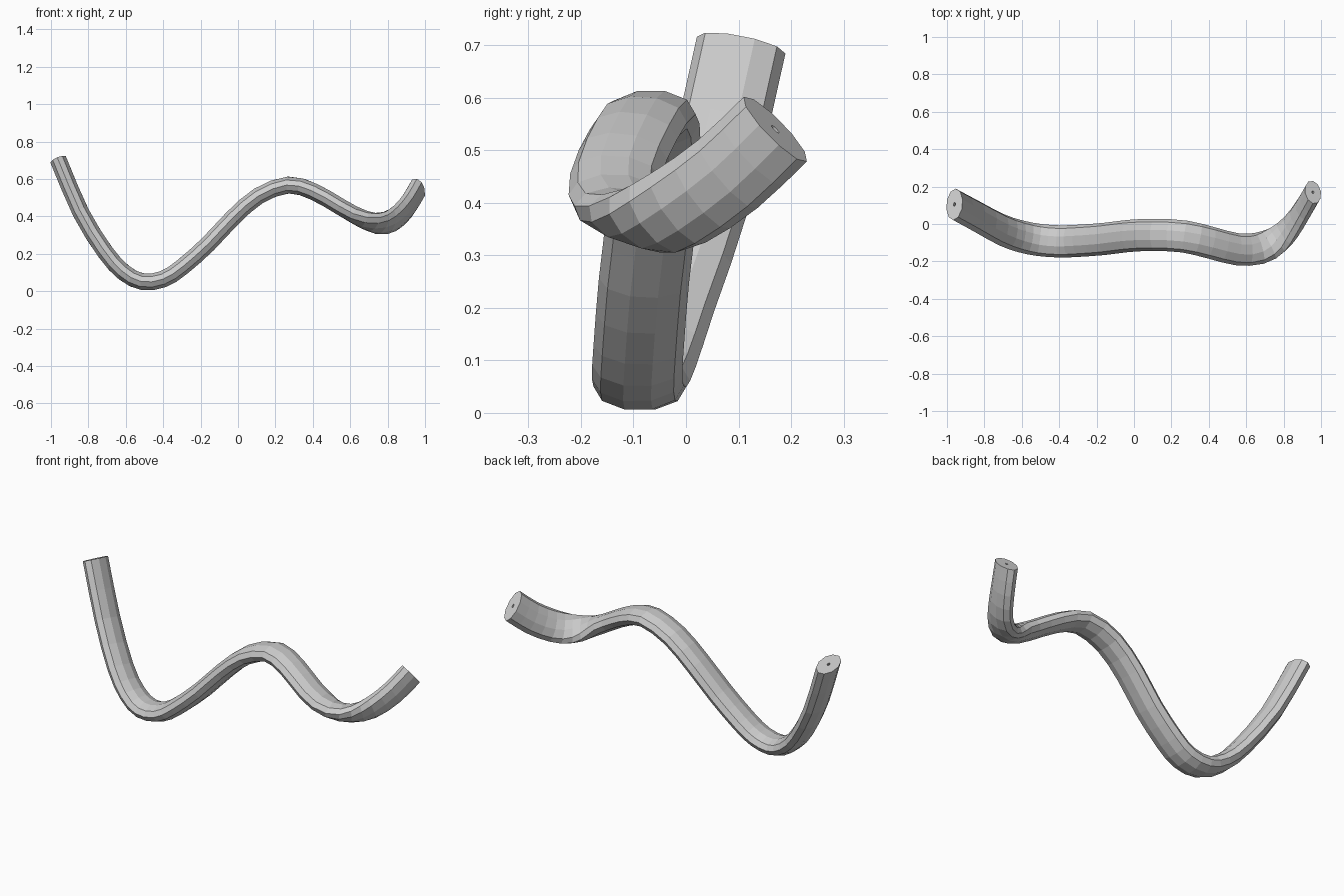
import bpy
import bmesh
from math import cos, sin, tau
from mathutils import Vector

cube = bpy.data.objects.get("Cube")
if cube:
    bpy.data.objects.remove(cube, do_unlink=True)

SIDES = 10
HALF_WIDTH, HALF_DEPTH = 0.086, 0.047

# Centre line of the wavy tube, from its right end to its left end
PATH = [Vector(p) for p in (
    (-0.96, 0.105, 0.70), (-0.84, 0.04, 0.42), (-0.71, -0.03, 0.21),
    (-0.61, -0.065, 0.10), (-0.51, -0.085, 0.051), (-0.40, -0.093, 0.065),
    (-0.30, -0.09, 0.128), (-0.16, -0.08, 0.252), (-0.03, -0.064, 0.39),
    (0.11, -0.058, 0.51), (0.27, -0.067, 0.568), (0.41, -0.10, 0.53),
    (0.55, -0.135, 0.45), (0.67, -0.13, 0.385), (0.765, -0.085, 0.365),
    (0.84, -0.015, 0.39), (0.905, 0.08, 0.455), (0.957, 0.17, 0.54))]


def refine(points):
    """Add a smooth midpoint between neighbouring points."""
    ends = [2 * points[0] - points[1]] + points + [2 * points[-1] - points[-2]]
    result = []
    for a, b, c, d in zip(ends, ends[1:], ends[2:], ends[3:]):
        result += [b, (9 * (b + c) - a - d) / 16]
    return result + [points[-1]]


def ring(bm, centre, tangent):
    """Elliptical section whose wide axis twists towards the left end."""
    twist = min(max((centre.x - 0.6) / 0.35, 0), 1)
    wide = Vector((0, 1, -1.05 * twist))
    wide = (wide - tangent * wide.dot(tangent)).normalized()
    thin = tangent.cross(wide)
    return [bm.verts.new(centre + wide * HALF_WIDTH * cos(tau * i / SIDES)
                         + thin * HALF_DEPTH * sin(tau * i / SIDES))
            for i in range(SIDES)]


def bridge(bm, first, second):
    for i in range(SIDES):
        j = (i + 1) % SIDES
        bm.faces.new((first[i], first[j], second[j], second[i]))


# Tube wall
bm = bmesh.new()
points = refine(PATH)
last = len(points) - 1
rings = []
for i, centre in enumerate(points):
    tangent = (points[min(i + 1, last)] - points[max(i - 1, 0)]).normalized()
    rings.append(ring(bm, centre, tangent))
for first, second in zip(rings, rings[1:]):
    bridge(bm, first, second)

# End caps, each with a small central pit
for rim, centre, inner in ((rings[0], points[0], points[1]),
                           (rings[-1], points[-1], points[-2])):
    inward = (inner - centre).normalized() * 0.03
    lip = [bm.verts.new(centre.lerp(v.co, 0.12)) for v in rim]
    floor = [bm.verts.new(v.co + inward) for v in lip]
    bridge(bm, rim, lip)
    bridge(bm, lip, floor)
    bm.faces.new(floor)
bmesh.ops.recalc_face_normals(bm, faces=bm.faces)

mesh = bpy.data.meshes.new("wavy_tube")
bm.to_mesh(mesh)
bm.free()
tube = bpy.data.objects.new("wavy_tube", mesh)
bpy.context.collection.objects.link(tube)
